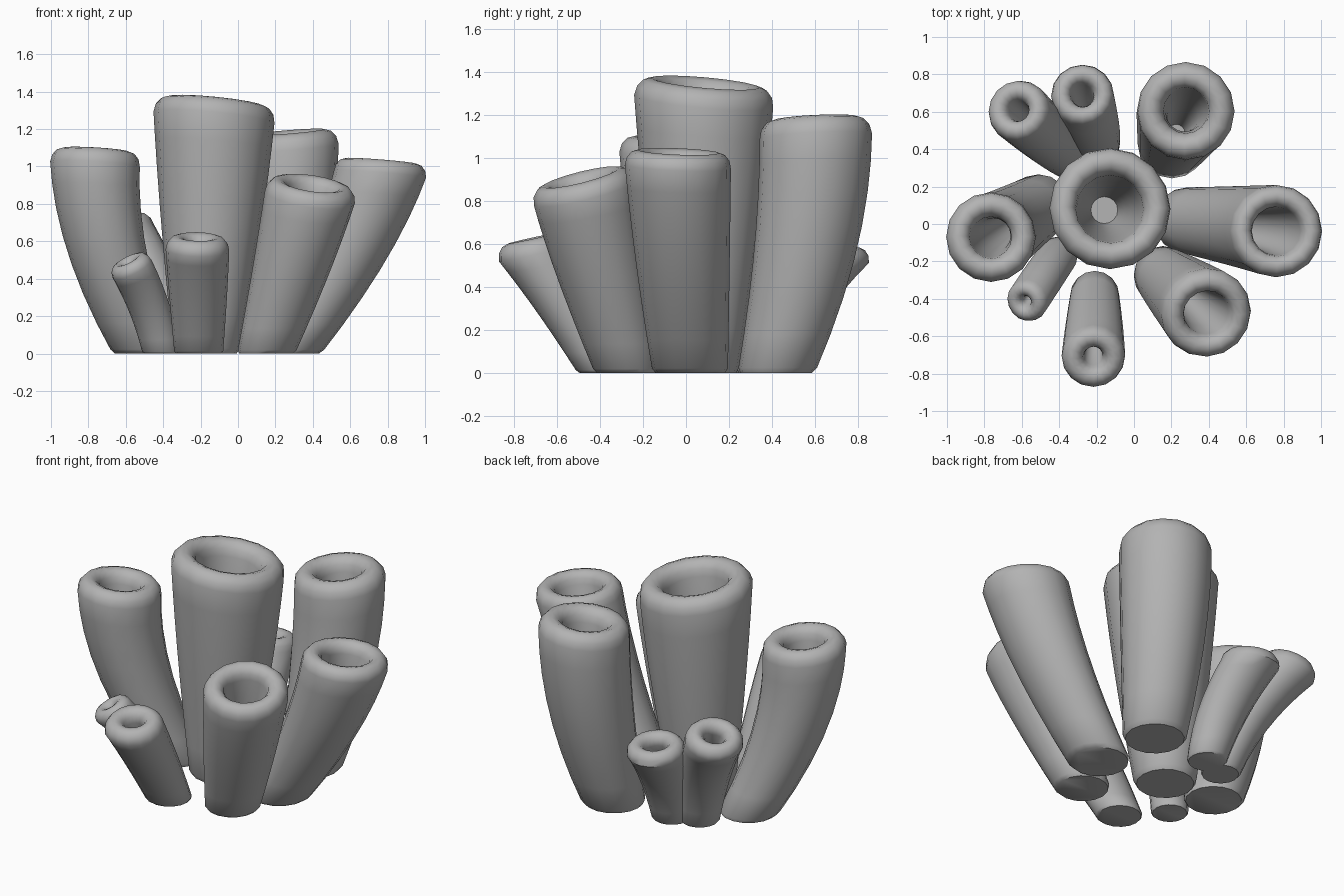
import bpy, bmesh, math
from mathutils import Vector

cube = bpy.data.objects.get("Cube")
if cube:
    bpy.data.objects.remove(cube)

SIDES = 16

grey = bpy.data.materials.new("soft_grey")
grey.use_nodes = True
grey.diffuse_color = (0.45, 0.45, 0.45, 1)
grey.node_tree.nodes["Principled BSDF"].inputs["Base Color"].default_value = (0.45, 0.45, 0.45, 1)


def ring(bm, centre, normal, radius):
    """One loop of vertices square to the normal, starting near +x."""
    u = Vector((1, 0, 0))
    u = (u - normal * u.dot(normal)).normalized()
    v = normal.cross(u)
    step = math.tau / SIDES
    return [bm.verts.new(centre + radius * (math.cos(i * step) * u + math.sin(i * step) * v))
            for i in range(SIDES)]


def tube(name, base, base_r, top, top_r, tilt, hole, bow=0.0, swell=0.35):
    """Bowed, flaring hollow tube with a thick rounded lip."""
    base, top = Vector((*base, 0)), Vector(top)
    up = Vector((0, 0, 1))
    lean = Vector((*tilt, 1)).normalized()
    offset = top - base
    control = base + offset / 2 + bow * Vector((offset.x, offset.y, 0))
    lip = (top_r - hole) / 2          # half of the wall thickness
    drop = lip * 1.2                  # height of the rounded lip
    end = top - lean * drop

    def path(t):
        return (1 - t) ** 2 * base + 2 * t * (1 - t) * control + t * t * end

    def facing(t):
        return up.lerp(lean, t * t).normalized()

    bm = bmesh.new()
    rings = [ring(bm, base, up, base_r * 0.93)]
    # outer wall
    for t in (0.02, 0.15, 0.3, 0.45, 0.6, 0.75, 0.88):
        flare = t + swell * t * (1 - t)
        rings.append(ring(bm, path(t), facing(t), base_r + (top_r - base_r) * flare))
    # rounded lip, from the outside over to the inside
    for k in range(7):
        a = math.pi * k / 6
        rings.append(ring(bm, end + lean * drop * math.sin(a), lean,
                          top_r - lip + lip * math.cos(a)))
    # tapering inner wall
    for k in (0.2, 0.4, 0.6, 0.8):
        rings.append(ring(bm, path(1 - k), facing(1 - k), hole * (1 - 0.75 * k)))
    for lower, upper in zip(rings, rings[1:]):
        for i in range(SIDES):
            j = (i + 1) % SIDES
            bm.faces.new((lower[i], lower[j], upper[j], upper[i]))
    bm.faces.new(rings[0][::-1])
    bm.faces.new(rings[-1])
    bmesh.ops.recalc_face_normals(bm, faces=bm.faces)

    mesh = bpy.data.meshes.new(name)
    bm.to_mesh(mesh)
    bm.free()
    mesh.materials.append(grey)
    obj = bpy.data.objects.new(name, mesh)
    bpy.context.collection.objects.link(obj)
    bpy.ops.object.select_all(action="DESELECT")
    obj.select_set(True)
    bpy.context.view_layer.objects.active = obj
    bpy.ops.object.shade_smooth_by_angle(angle=math.radians(45))


# tall middle tube
tube("centre_tube", (-0.17, 0.07), 0.175, (-0.12, 0.09, 1.35), 0.325, (0.1, 0.09), 0.18, 0.1)
# large outer tubes
tube("left_tube", (0.27, 0.02), 0.175, (0.765, -0.035, 1.03), 0.247, (0.08, 0.04), 0.13, 0.22)
tube("right_tube", (-0.5, 0.1), 0.17, (-0.76, -0.065, 1.09), 0.24, (0.06, 0.07), 0.11, 0.5)
tube("back_left_tube", (0.2, 0.42), 0.18, (0.27, 0.6, 1.185), 0.262, (-0.08, -0.05), 0.12, 0.5, 0.9)
tube("front_left_tube", (0.15, -0.27), 0.155, (0.395, -0.49, 0.91), 0.243, (0.15, -0.25), 0.12, 0.1)
# small outer tubes
tube("front_tube", (-0.21, -0.375), 0.13, (-0.215, -0.72, 0.625), 0.17, (0.03, -0.22), 0.05)
tube("front_right_tube", (-0.405, -0.17), 0.105, (-0.59, -0.42, 0.5), 0.115, (-0.5, -0.3), 0.025, -0.2)
tube("back_right_tube", (-0.34, 0.35), 0.112, (-0.63, 0.615, 0.72), 0.167, (-0.25, 0.2), 0.055, -0.25)
tube("back_tube", (-0.19, 0.41), 0.112, (-0.275, 0.695, 0.6), 0.168, (0.0, 0.15), 0.06, -0.25)
